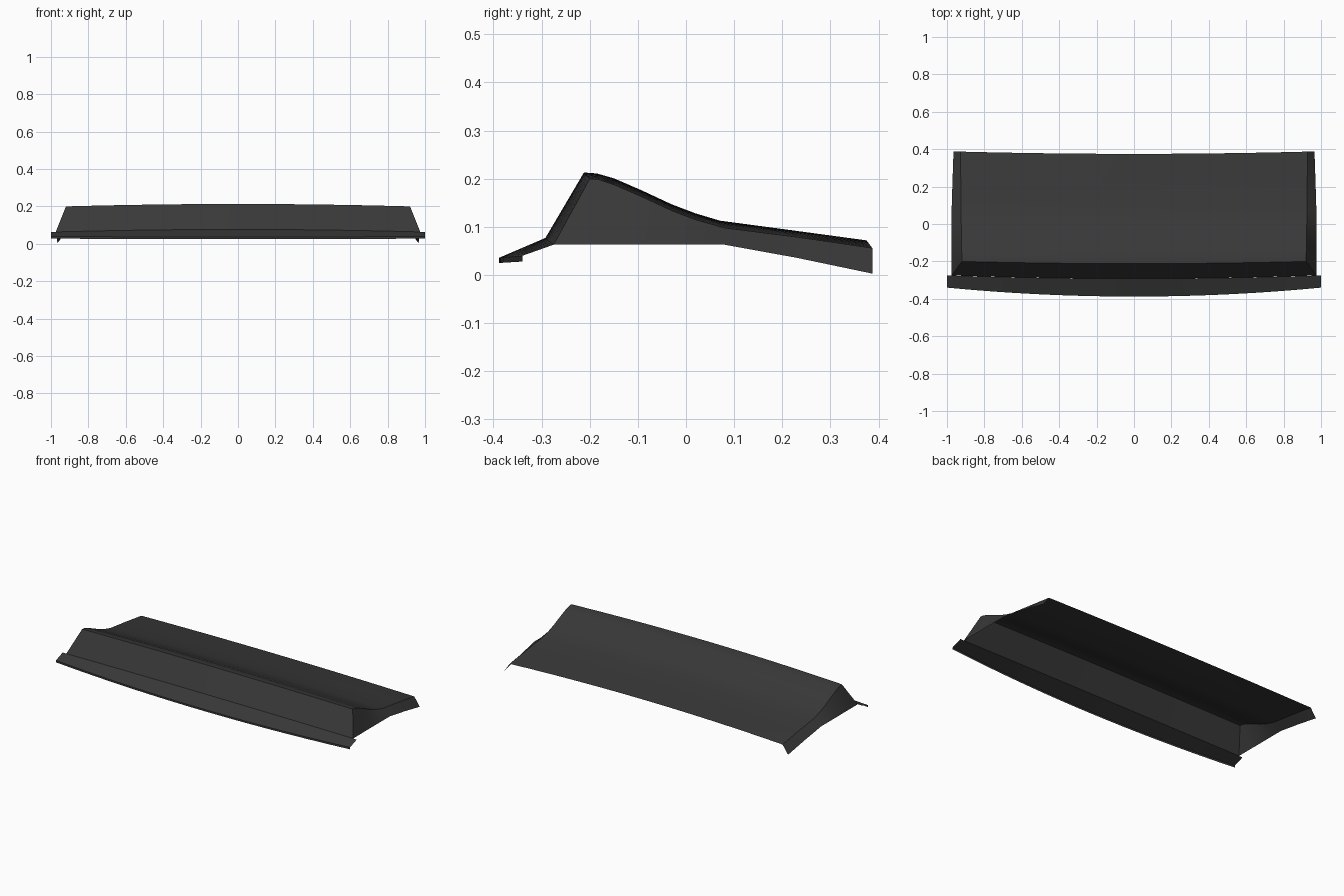
import bpy
import math

cube = bpy.data.objects.get("Cube")
if cube:
    bpy.data.objects.remove(cube, do_unlink=True)

# One matte charcoal for the whole shell
charcoal = bpy.data.materials.new("charcoal")
charcoal.use_nodes = True
colour = (0.04, 0.04, 0.04, 1)
charcoal.diffuse_color = colour
charcoal.node_tree.nodes["Principled BSDF"].inputs["Base Color"].default_value = colour

COLUMNS = 24


def skin(name, rows):
    """Skin a list of equally long point rows with quads."""
    n = len(rows[0])
    verts = [p for row in rows for p in row]
    faces = [(r * n + c, r * n + c + 1, (r + 1) * n + c + 1, (r + 1) * n + c)
             for r in range(len(rows) - 1) for c in range(n - 1)]
    mesh = bpy.data.meshes.new(name)
    mesh.from_pydata(verts, [], faces)
    mesh.materials.append(charcoal)
    obj = bpy.data.objects.new(name, mesh)
    bpy.context.collection.objects.link(obj)
    bpy.ops.object.select_all(action="DESELECT")
    obj.select_set(True)
    bpy.context.view_layer.objects.active = obj
    bpy.ops.object.shade_smooth_by_angle(angle=math.radians(30))
    return obj


def bowed_row(middle, end):
    """Row across the width, bowing from (y, z) at the middle to (x, y, z) at the ends."""
    row = []
    for i in range(COLUMNS + 1):
        t = 2 * i / COLUMNS - 1
        k = t * t
        row.append((t * end[0],
                    middle[0] + (end[1] - middle[0]) * k,
                    middle[1] + (end[2] - middle[1]) * k))
    return row


def bowed_panel(name, sections):
    return skin(name, [bowed_row(m, e) for m, e in sections])


# Front lip: short upright edge and a sloping shelf
bowed_panel("front_lip", [
    ((-0.388, 0.025), (1.0, -0.34, 0.028)),
    ((-0.388, 0.036), (1.0, -0.34, 0.04)),
    ((-0.292, 0.077), (1.0, -0.275, 0.063)),
])

# Steep front face rising to the ridge
base_end = (0.975, -0.275, 0.063)
ridge = ((-0.212, 0.213), (0.92, -0.2, 0.2))
bowed_panel("front_face", [((-0.292, 0.077), base_end), ridge])

# Long top panel sweeping down to the rear edge
top_sections = [
    ridge,
    ((-0.185, 0.211), (0.92, -0.18, 0.198)),
    ((-0.15, 0.201), (0.921, -0.15, 0.188)),
    ((-0.09, 0.175), (0.922, -0.09, 0.162)),
    ((-0.03, 0.147), (0.923, -0.03, 0.134)),
    ((0.02, 0.128), (0.924, 0.02, 0.115)),
    ((0.07, 0.113), (0.925, 0.08, 0.098)),
    ((0.22, 0.093), (0.926, 0.23, 0.079)),
    ((0.375, 0.072), (0.928, 0.387, 0.056)),
]
bowed_panel("top_panel", top_sections)

# Side flaps: level lower edge, dropping away behind the bend
BEND, REAR = 0.1, 0.387
for side, name in ((1, "left_flap"), (-1, "right_flap")):
    upper, lower = [], []
    for _, (x, y, z) in top_sections:
        upper.append((side * x, y, z))
        fall = max(0, (y - BEND) / (REAR - BEND))
        lower.append((side * (0.975 - 0.01 * fall), y, 0.063 - 0.06 * fall))
    lower[0] = (side * base_end[0], base_end[1], base_end[2])
    skin(name, [lower, upper] if side > 0 else [upper, lower])
